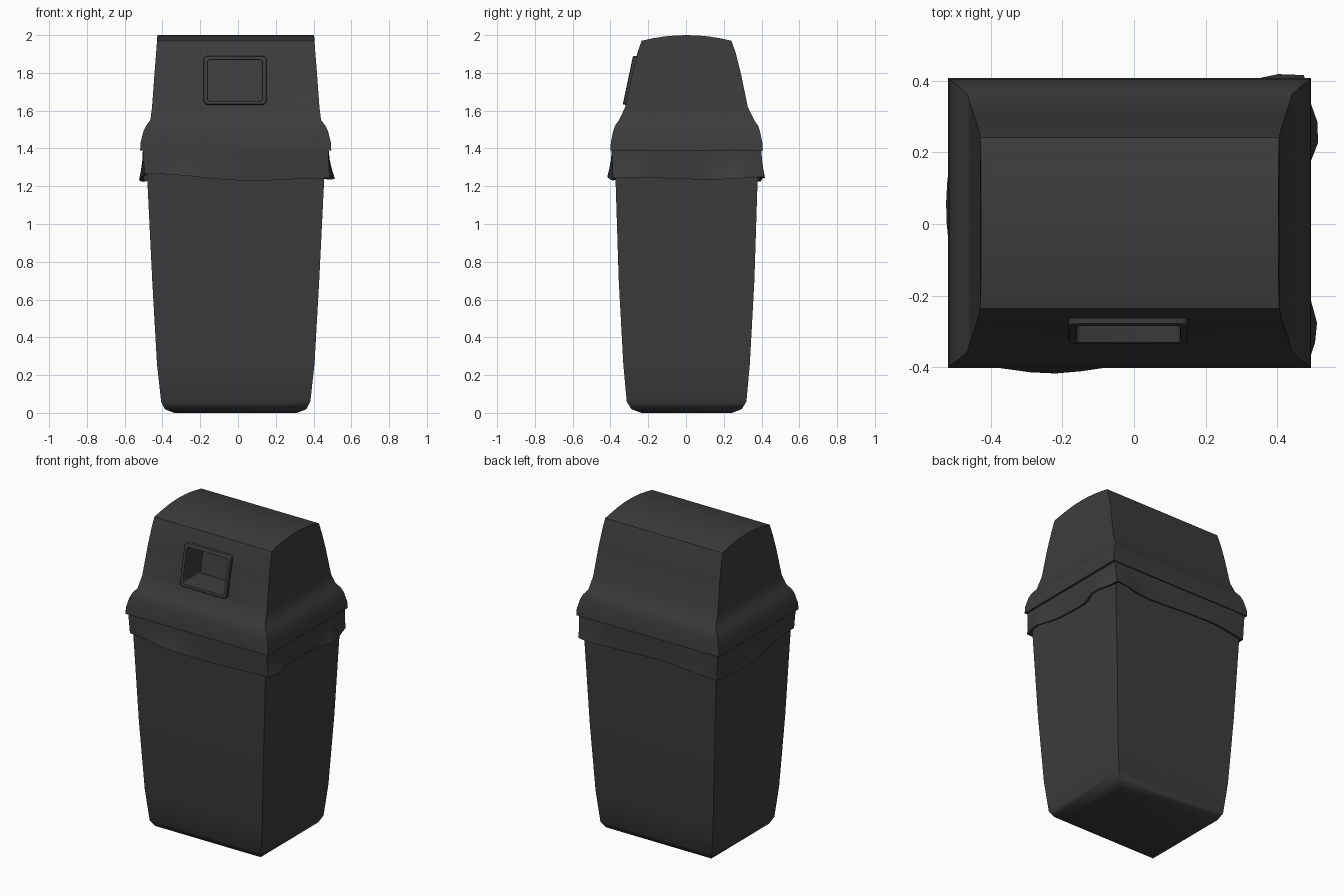
import bpy, bmesh, math

default = bpy.data.objects.get("Cube")
if default:
    bpy.data.objects.remove(default, do_unlink=True)

mat = bpy.data.materials.new("dark grey plastic")
mat.use_nodes = True
colour = (0.045, 0.045, 0.045, 1)
mat.diffuse_color = colour
bsdf = mat.node_tree.nodes["Principled BSDF"]
bsdf.inputs["Base Color"].default_value = colour
bsdf.inputs["Roughness"].default_value = 0.6

CX, CY = -0.012, 0.003


def finish(name, bm, angle=50, recalc=True):
    if recalc:
        bmesh.ops.recalc_face_normals(bm, faces=bm.faces)
    mesh = bpy.data.meshes.new(name)
    bm.to_mesh(mesh)
    bm.free()
    mesh.materials.append(mat)
    ob = bpy.data.objects.new(name, mesh)
    bpy.context.collection.objects.link(ob)
    if angle:
        bpy.ops.object.select_all(action='DESELECT')
        ob.select_set(True)
        bpy.context.view_layer.objects.active = ob
        bpy.ops.object.shade_smooth_by_angle(angle=math.radians(angle))
    return ob


def bridge(bm, a, b):
    n = len(a)
    for i in range(n):
        j = (i + 1) % n
        bm.faces.new((a[i], a[j], b[j], b[i]))


def loft(bm, rings):
    loops = [[bm.verts.new(p) for p in ring] for ring in rings]
    for a, b in zip(loops, loops[1:]):
        bridge(bm, a, b)
    return loops


def rect(z, hx, hy):
    return [(CX + sx * hx, CY + sy * hy, z)
            for sx, sy in ((-1, -1), (1, -1), (1, 1), (-1, 1))]


# Tapered bin body with a narrow chamfer round the base
bm = bmesh.new()
loops = loft(bm, [rect(*r) for r in (
    (0, 0.325, 0.24), (0.02, 0.375, 0.292), (0.06, 0.395, 0.317),
    (0.26, 0.417, 0.335), (0.7, 0.442, 0.359), (1.23, 0.468, 0.376),
    (1.42, 0.475, 0.38))])
bm.faces.new(loops[0])
bm.faces.new(loops[-1])
finish("bin_body", bm)

# Lid: flared rim, sloping walls and a shallow arched top
bm = bmesh.new()
loops = loft(bm, [rect(*r) for r in (
    (1.388, 0.506, 0.404), (1.43, 0.504, 0.401), (1.49, 0.489, 0.389),
    (1.52, 0.475, 0.379), (1.55, 0.452, 0.358), (1.62, 0.443, 0.324),
    (1.80, 0.430, 0.287), (1.90, 0.422, 0.262), (1.97, 0.417, 0.238))])
bm.faces.new(loops[0])
fl, fr, br, bl = loops[-1]
left, right = [fl], [fr]
for i in range(1, 8):
    t = i / 4 - 1
    z = 1.97 + 0.03 * (1 - t * t)
    left.append(bm.verts.new((CX - 0.415, CY + 0.238 * t, z)))
    right.append(bm.verts.new((CX + 0.415, CY + 0.238 * t, z)))
left.append(bl)
right.append(br)
for i in range(8):
    bm.faces.new((left[i], right[i], right[i + 1], left[i + 1]))
bm.faces.new(left)
bm.faces.new(right)
lid = finish("lid", bm, angle=0)

# Deposit opening, following the slope of the lid front
OX, OZ = -0.016, 1.76


def slot(hx, hz, push, radius):
    pts = []
    for k, (sx, sz) in enumerate(((1, 1), (-1, 1), (-1, -1), (1, -1))):
        for s in range(4):
            a = math.pi / 2 * (k + s / 3)
            x = sx * (hx - radius) + radius * math.cos(a)
            z = sz * (hz - radius) + radius * math.sin(a)
            pts.append((OX + x, -0.308 + 0.21 * z + push, OZ + z))
    return pts


bm = bmesh.new()
loops = loft(bm, [slot(0.151, 0.116, -0.1, 0.012), slot(0.151, 0.116, 0.19, 0.012)])
bm.faces.new(loops[0])
bm.faces.new(loops[1])
cutter = finish("opening_cutter", bm, angle=0)
cut = lid.modifiers.new("opening", 'BOOLEAN')
cut.operation = 'DIFFERENCE'
cut.solver = 'EXACT'
cut.object = cutter
bpy.ops.object.select_all(action='DESELECT')
lid.select_set(True)
bpy.context.view_layer.objects.active = lid
bpy.ops.object.modifier_apply(modifier=cut.name)
bpy.data.objects.remove(cutter, do_unlink=True)
bpy.ops.object.shade_smooth_by_angle(angle=math.radians(50))

# Raised frame and recessed chute in one piece
bm = bmesh.new()
loops = loft(bm, [slot(0.168, 0.13, 0.03, 0.02), slot(0.166, 0.128, 0.003, 0.02),
                  slot(0.163, 0.125, 0, 0.02), slot(0.146, 0.11, 0, 0.014),
                  slot(0.144, 0.108, 0.008, 0.012), slot(0.144, 0.108, 0.175, 0.012)])
bm.faces.new(loops[-1])
# Loops wind so that the frame faces outward and the chute faces its opening
bmesh.ops.recalc_face_normals(bm, faces=bm.faces)
bm.faces.ensure_lookup_table()
bm.normal_update()
if bm.faces[-1].normal.y > 0:
    bmesh.ops.reverse_faces(bm, faces=bm.faces)
finish("opening_frame", bm, angle=35, recalc=False)

# Folded liner under the rim: x, y, direction, amount, width of each bulge
BULGES = [(0.5, 0.25, 1, 0, 0.052, 0.09), (0.5, -0.29, 1, 0, 0.045, 0.1),
          (-0.23, -0.4, 0, -1, 0.03, 0.17), (0.43, 0.4, 0, 1, 0.027, 0.1),
          (-0.5, 0.05, -1, 0, 0.03, 0.2), (-0.3, 0.4, 0, 1, 0.012, 0.15)]
N = 14
outline = []
for (ax, ay), (bx, by) in (((-1, -1), (1, -1)), ((1, -1), (1, 1)),
                           ((1, 1), (-1, 1)), ((-1, 1), (-1, -1))):
    for i in range(N):
        t = i / N
        outline.append((ax + (bx - ax) * t, ay + (by - ay) * t))


def liner_ring(t):
    ring = []
    for u, v in outline:
        x = CX + u * (0.492 - 0.010 * t)
        y = CY + v * (0.396 - 0.006 * t)
        bottom = 1.243 + 0.012 * u * v + 0.012 * math.sin(3.2 * u + 2.3 * v + 0.4)
        for px, py, dx, dy, amount, width in BULGES:
            w = amount * t ** 1.5 * math.exp(-((x - px) ** 2 + (y - py) ** 2) / width ** 2)
            x, y = x + dx * w, y + dy * w
        ring.append((x, y, 1.39 + (bottom - 1.39) * t))
    return ring


bm = bmesh.new()
loops = loft(bm, [liner_ring(t) for t in (0, 0.35, 0.7, 1)])
# Tuck the hem back against the body
hem = [bm.verts.new((CX + (v.co.x - CX) * 0.965, CY + (v.co.y - CY) * 0.965, v.co.z + 0.004))
       for v in loops[-1]]
bridge(bm, loops[-1], hem)
finish("bag_liner", bm)
